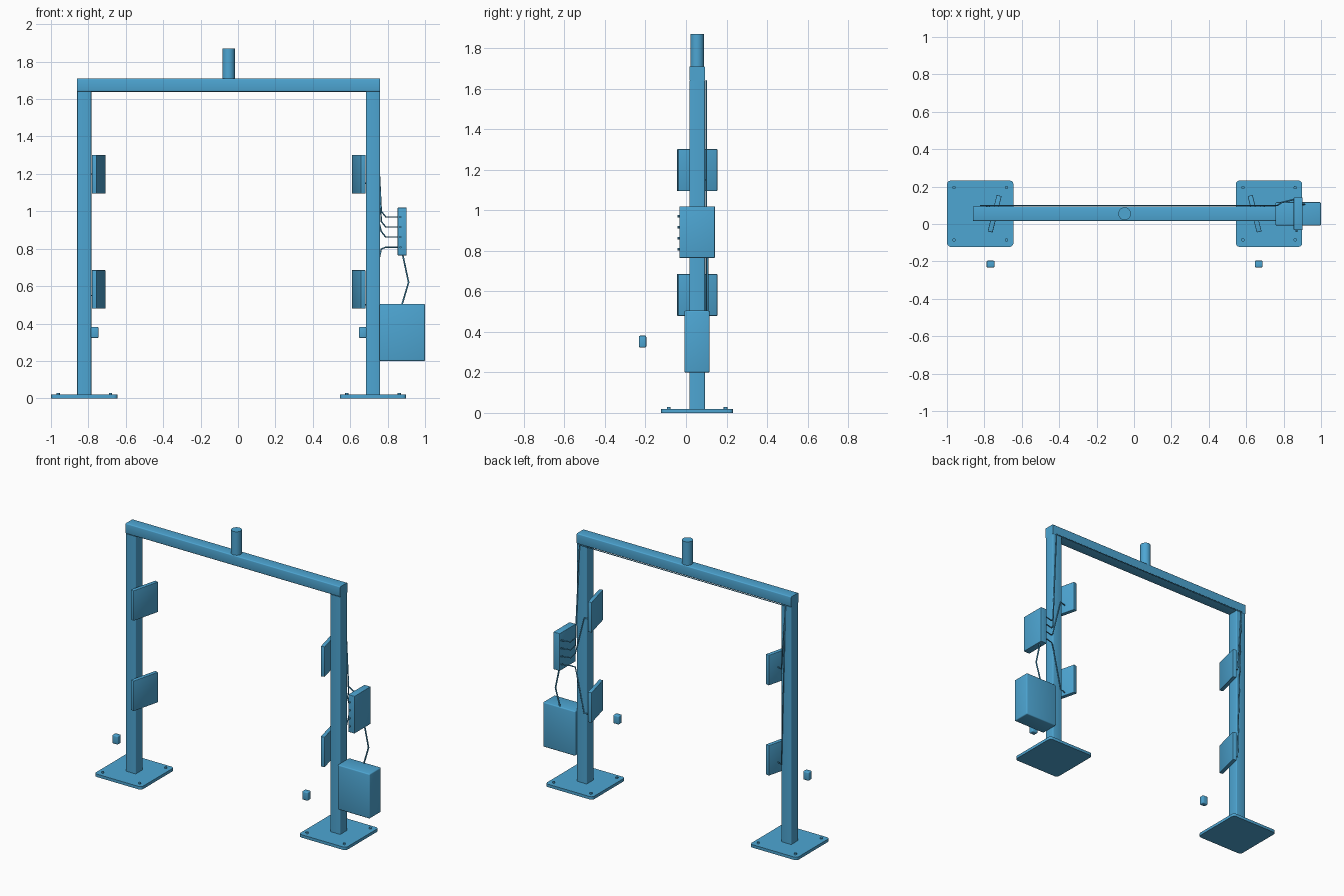
import bpy
import bmesh
from math import radians
from mathutils import Matrix, Vector

cube = bpy.data.objects.get("Cube")
if cube:
    bpy.data.objects.remove(cube, do_unlink=True)

blue = bpy.data.materials.new("steel blue")
blue.use_nodes = True
COLOUR = (0.075, 0.38, 0.65, 1)
blue.diffuse_color = COLOUR
blue.node_tree.nodes["Principled BSDF"].inputs["Base Color"].default_value = COLOUR

MID_X, MID_Y = -0.05, 0.055   # centre line of the frame
BACK = 0.099                  # cables run just behind the steel


def finish(name, bm):
    mesh = bpy.data.meshes.new(name)
    bm.to_mesh(mesh)
    bm.free()
    obj = bpy.data.objects.new(name, mesh)
    bpy.context.collection.objects.link(obj)
    mesh.materials.append(blue)
    return obj


def smooth(obj):
    bpy.ops.object.select_all(action="DESELECT")
    obj.select_set(True)
    bpy.context.view_layer.objects.active = obj
    bpy.ops.object.shade_smooth_by_angle(angle=radians(35))


def box(name, centre, size, bevel=0.0, axis=None, turn=0.0):
    """Box with rounded edges; axis limits the rounding to edges along it."""
    bm = bmesh.new()
    bmesh.ops.create_cube(bm, size=1)
    bmesh.ops.scale(bm, vec=size, verts=bm.verts)
    if bevel:
        edges = [e for e in bm.edges if axis is None or
                 abs((e.verts[0].co - e.verts[1].co).normalized()[axis]) > 0.9]
        bmesh.ops.bevel(bm, geom=edges, offset=bevel, segments=3,
                        profile=0.5, affect="EDGES")
    bm.transform(Matrix.Translation(centre) @ Matrix.Rotation(radians(turn), 4, "Z"))
    obj = finish(name, bm)
    smooth(obj)
    return obj


def rod(name, centre, radius, depth, axis="Z", sides=24):
    bm = bmesh.new()
    bmesh.ops.create_cone(bm, cap_ends=True, segments=sides, radius1=radius,
                          radius2=radius, depth=depth)
    turn = Matrix.Rotation(radians(90), 4, "X") if axis == "Y" else Matrix()
    bm.transform(Matrix.Translation(centre) @ turn)
    obj = finish(name, bm)
    smooth(obj)


def cable(name, points, radius=0.004):
    curve = bpy.data.curves.new(name, "CURVE")
    curve.dimensions = "3D"
    curve.bevel_depth = radius
    curve.bevel_resolution = 1
    curve.use_fill_caps = True
    spline = curve.splines.new("POLY")
    spline.points.add(len(points) - 1)
    for p, co in zip(spline.points, points):
        p.co = (*co, 1)
    curve.materials.append(blue)
    obj = bpy.data.objects.new(name, curve)
    bpy.context.collection.objects.link(obj)


# Gantry beam and the stub mast on top
box("cross_beam", (MID_X, MID_Y, 1.675), (1.62, 0.077, 0.07), 0.006, axis=0)
rod("top_mast", (MID_X, MID_Y, 1.79), 0.034, 0.16, sides=32)

# Both sides: post, base plate, bolts, angled panels, small sensor
for side, s in (("left", 1), ("right", -1)):
    post_x = MID_X + s * 0.772
    box(side + "_post", (post_x, MID_Y, 0.83), (0.076, 0.077, 1.62), 0.006, axis=2)
    box(side + "_base_plate", (post_x, MID_Y, 0.01), (0.355, 0.355, 0.02), 0.02, axis=2)
    for i, dx in enumerate((-1, 1)):
        for j, dy in enumerate((-1, 1)):
            rod(f"{side}_bolt_{i}{j}", (post_x + dx * 0.14, MID_Y + dy * 0.14, 0.022),
                0.009, 0.014, sides=12)
    for level, z in (("upper", 1.198), ("lower", 0.582)):
        box(f"{side}_{level}_panel", (MID_X + s * 0.695, MID_Y, z),
            (0.027, 0.2, 0.206), 0.003, turn=s * 14)
    box(side + "_sensor", (MID_X + s * 0.717, -0.214, 0.352),
        (0.042, 0.036, 0.058), 0.006)

# Controller and power box on the left post
box("controller", (0.878, MID_Y, 0.892), (0.048, 0.175, 0.255), 0.003)
box("power_box", (0.878, 0.054, 0.352), (0.243, 0.125, 0.305), 0.007)
cable("power_cable", [(0.878, 0.105, 0.78), (0.912, 0.105, 0.62), (0.875, 0.105, 0.495)], 0.005)

# One lead per panel, from the controller along the back of the frame
over_beam = [(0.735, BACK, 1.64), (-0.82, BACK, 1.64)]
routes = [
    over_beam + [(-0.79, BACK, 1.2), (-0.745, 0.08, 1.2)],
    over_beam + [(-0.79, BACK, 0.55), (-0.745, 0.08, 0.55)],
    [(0.70, BACK, 1.15), (0.645, 0.08, 1.15)],
    [(0.70, BACK, 0.5), (0.645, 0.08, 0.5)],
]
for i, route in enumerate(routes):
    z = 0.97 - i * 0.054
    lift = 0.03 if i < 3 else -0.01
    start = [(0.87, 0.135, z), (0.79, 0.115, z), (0.766, BACK, z + lift)]
    cable(f"panel_lead_{i + 1}", start + route)
    rod(f"terminal_{i + 1}", (0.868, -0.036, z), 0.006, 0.012, axis="Y", sides=10)
